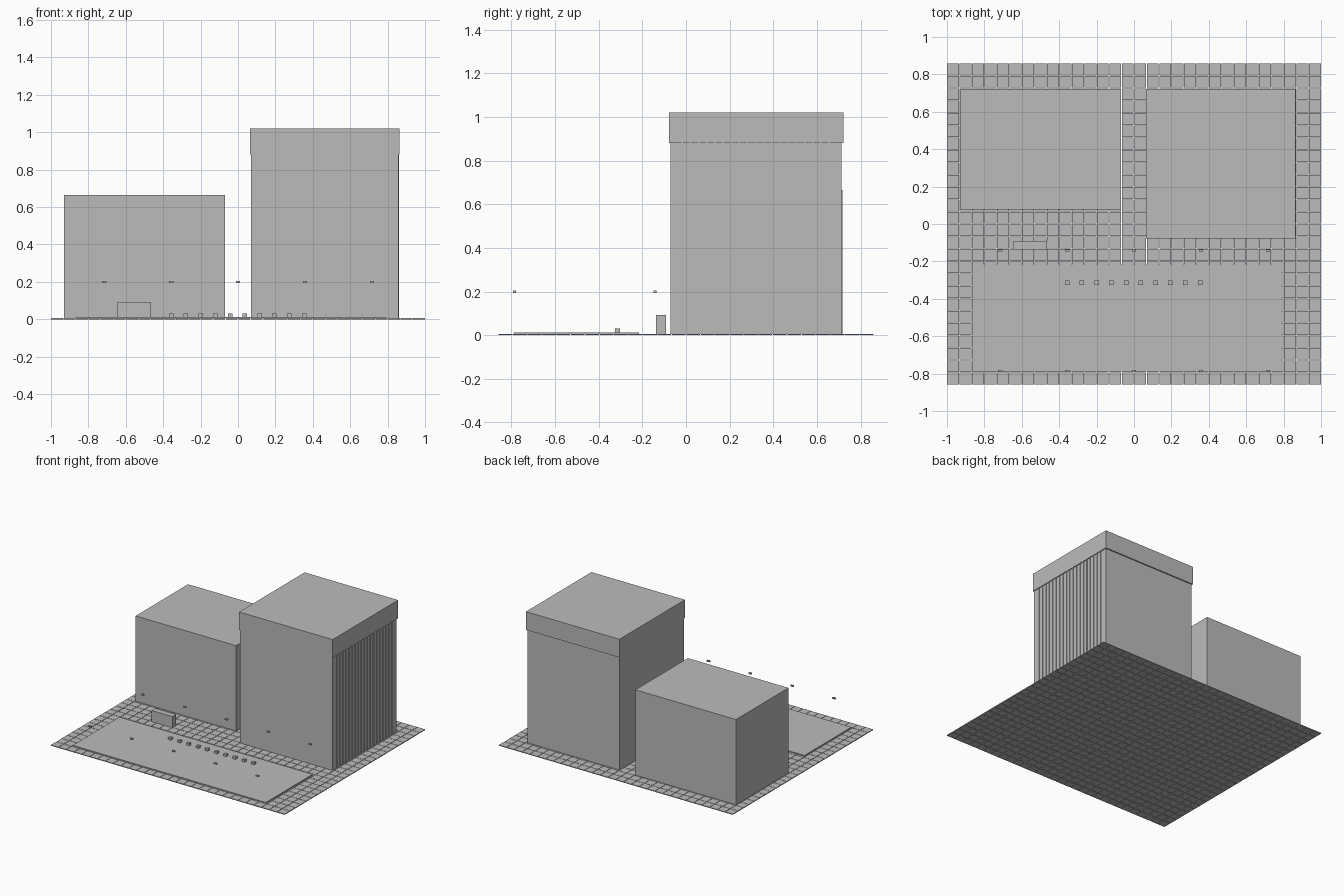
import bpy
import bmesh
from mathutils import Matrix, Vector

cube = bpy.data.objects.get("Cube")
if cube:
    bpy.data.objects.remove(cube, do_unlink=True)

# Single concrete colour
concrete = bpy.data.materials.new("concrete_grey")
concrete.use_nodes = True
GREY = (0.5, 0.5, 0.5, 1)
concrete.diffuse_color = GREY
concrete.node_tree.nodes["Principled BSDF"].inputs["Base Color"].default_value = GREY


def box(name, x, y, z):
    """Box from (min, max) ranges on each axis."""
    lo, hi = Vector((x[0], y[0], z[0])), Vector((x[1], y[1], z[1]))
    bm = bmesh.new()
    bmesh.ops.create_cube(bm, size=1,
                          matrix=Matrix.Translation((lo + hi) / 2) @ Matrix.Diagonal((hi - lo).to_4d()))
    mesh = bpy.data.meshes.new(name)
    bm.to_mesh(mesh)
    bm.free()
    mesh.materials.append(concrete)
    obj = bpy.data.objects.new(name, mesh)
    bpy.context.collection.objects.link(obj)
    return obj


def repeat(obj, count, step):
    """Array the object along a constant offset."""
    mod = obj.modifiers.new("repeat", 'ARRAY')
    mod.count = count
    mod.use_relative_offset = False
    mod.use_constant_offset = True
    mod.constant_offset_displace = step


# Paving: grid of separate thin tiles
HALF_X, HALF_Y, GAP, PAVE = 1.0, 0.858, 0.003, 0.006
COLS, ROWS = 30, 26
px, py = (2 * HALF_X + GAP) / COLS, (2 * HALF_Y + GAP) / ROWS
tile = box("paving_tiles", (-HALF_X, -HALF_X + px - GAP),
           (-HALF_Y, -HALF_Y + py - GAP), (0, PAVE))
repeat(tile, COLS, (px, 0, 0))
repeat(tile, ROWS, (0, py, 0))

# Raised plaza slab
SLAB = 0.013
box("plaza_slab", (-0.863, 0.79), (-0.788, -0.216), (PAVE, SLAB))

# Low block
box("low_building", (-0.93, -0.07), (0.077, 0.718), (PAVE, 0.665))

# Tower with overhanging crown
box("tower_body", (0.069, 0.857), (-0.072, 0.713), (PAVE, 0.88))
box("tower_crown", (0.064, 0.864), (-0.078, 0.722), (0.88, 1.021))

# Vertical fins on the tower's side
fin = box("tower_fins", (0.855, 0.862), (-0.021, -0.014), (PAVE, 0.88))
repeat(fin, 19, (0, 0.0374, 0))

# Sign block in front of the low building
box("sign_block", (-0.643, -0.465), (-0.137, -0.091), (PAVE, 0.092))

# Row of bollards on the plaza
bollard = box("bollards", (-0.37, -0.346), (-0.326, -0.303), (SLAB, 0.031))
repeat(bollard, 10, (0.079, 0, 0))

# Two rows of hanging lamp heads
for side, y in (("rear", -0.142), ("front", -0.786)):
    lamp = box(side + "_lamp_heads", (-0.727, -0.704), (y - 0.006, y + 0.006), (0.193, 0.204))
    repeat(lamp, 5, (0.358, 0, 0))
